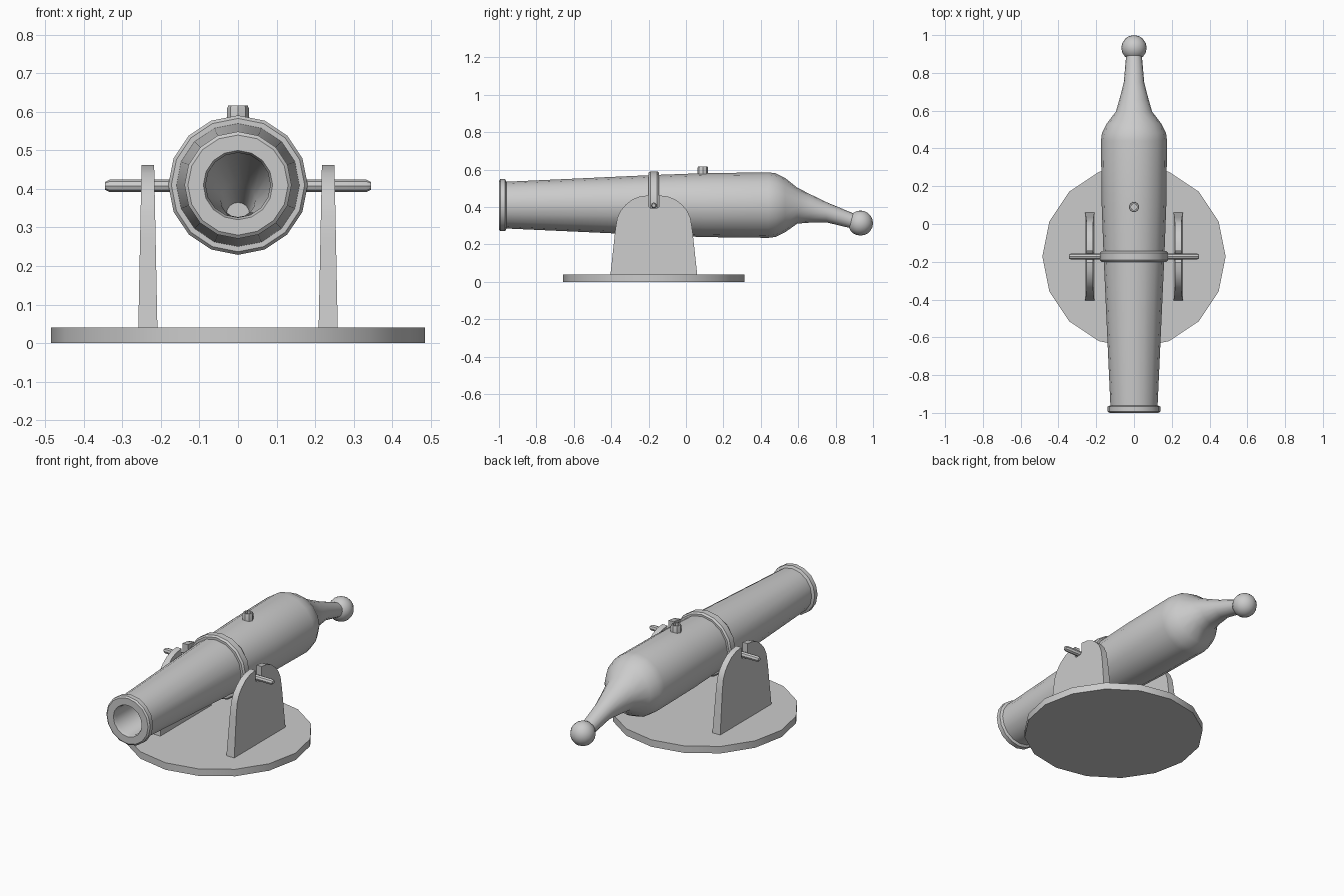
import bpy, bmesh, math

if "Cube" in bpy.data.objects:
    bpy.data.objects.remove(bpy.data.objects["Cube"])

AXIS_Z = 0.41   # height of the barrel axis
MID_Y = -0.172  # y of the pivot, band and base


def finish(name, bm, smooth=35):
    bmesh.ops.recalc_face_normals(bm, faces=bm.faces)
    me = bpy.data.meshes.new(name)
    bm.to_mesh(me)
    bm.free()
    ob = bpy.data.objects.new(name, me)
    bpy.context.collection.objects.link(ob)
    if smooth:
        bpy.ops.object.select_all(action='DESELECT')
        ob.select_set(True)
        bpy.context.view_layer.objects.active = ob
        bpy.ops.object.shade_smooth_by_angle(angle=math.radians(smooth))
    return ob


def tube(name, sections, place, sides=16, closed=False, smooth=35):
    """Skin rings of (along, offset, radius); place maps (along, u, v) to xyz."""
    bm = bmesh.new()
    rings = []
    for a, off, r in sections:
        rings.append([bm.verts.new(place(a, r * math.cos(2 * math.pi * i / sides),
                                         off + r * math.sin(2 * math.pi * i / sides)))
                      for i in range(sides)])
    pairs = list(zip(rings, rings[1:]))
    if closed:
        pairs.append((rings[-1], rings[0]))
    for p, q in pairs:
        for i in range(sides):
            j = (i + 1) % sides
            bm.faces.new((p[i], p[j], q[j], q[i]))
    if not closed:
        bm.faces.new(rings[0])
        bm.faces.new(rings[-1])
    return finish(name, bm, smooth)


def along_y(a, u, v):
    return (u, a, v)


def along_x(a, u, v):
    return (a, MID_Y + u, v)


def along_z(a, u, v):
    return (u, v, a)


# Base disc
tube("base_disc", [(0, MID_Y, 0.485), (0.04, MID_Y, 0.485)], along_z)

# Barrel: bore from the inside out, muzzle ring, body and drooping tail
Z = AXIS_Z
tube("barrel", [
    (0.86, 0.335, 0.03), (0.75, 0.372, 0.045), (0.58, 0.405, 0.084),
    (-0.985, Z, 0.084), (-1.0, Z, 0.09), (-1.0, Z, 0.13), (-0.993, Z, 0.139),
    (-0.967, Z, 0.139), (-0.96, Z, 0.125), (-0.17, Z, 0.161), (0.1, Z, 0.171),
    (0.44, Z, 0.175), (0.48, Z, 0.17), (0.53, Z, 0.145), (0.595, 0.407, 0.096),
    (0.66, 0.393, 0.077), (0.75, 0.372, 0.054), (0.90, 0.323, 0.041)], along_y)

# Aiming knob
bm = bmesh.new()
bmesh.ops.create_uvsphere(bm, u_segments=16, v_segments=10, radius=0.067)
for v in bm.verts:
    v.co.y += 0.933
    v.co.z += 0.314
finish("tail_knob", bm, 60)

# Band around the barrel
tube("barrel_band", [(MID_Y - 0.028, Z, 0.15), (MID_Y - 0.028, Z, 0.173),
                     (MID_Y - 0.018, Z, 0.181), (MID_Y + 0.018, Z, 0.181),
                     (MID_Y + 0.028, Z, 0.173), (MID_Y + 0.028, Z, 0.15)],
     along_y, closed=True)

# Pivot pins, one each side
for side, s in (("left", -1), ("right", 1)):
    tube(side + "_pivot_pin", [(s * 0.16, 0.408, 0.016), (s * 0.333, 0.408, 0.016),
                               (s * 0.345, 0.408, 0.010)], along_x, sides=8)

# Touch hole
tube("touch_hole", [(0.56, 0.09, 0.028), (0.61, 0.09, 0.028), (0.617, 0.09, 0.025),
                    (0.617, 0.09, 0.017), (0.56, 0.09, 0.017)],
     along_z, sides=8, closed=True)

# Slotted side brackets: half profile mirrored about the pivot, thinner at the top
half = [(0.233, 0.03), (0.207, 0.27), (0.196, 0.34), (0.178, 0.38), (0.15, 0.413),
        (0.115, 0.44), (0.075, 0.456), (0.028, 0.462), (0.028, 0.402), (0.014, 0.391)]
outline = half + [(-y, z) for y, z in reversed(half)]
bm = bmesh.new()
layers = []
for s in (-1, 1):
    layers.append([bm.verts.new((0.234 + s * (0.025 - 0.02 * (z - 0.03)), MID_Y + y, z))
                   for y, z in outline])
bm.faces.new(layers[0])
bm.faces.new(layers[1])
n = len(outline)
for i in range(n):
    j = (i + 1) % n
    bm.faces.new((layers[0][i], layers[0][j], layers[1][j], layers[1][i]))
brackets = finish("side_brackets", bm, 30)
brackets.modifiers.new("mirror", 'MIRROR').use_axis[0] = True
